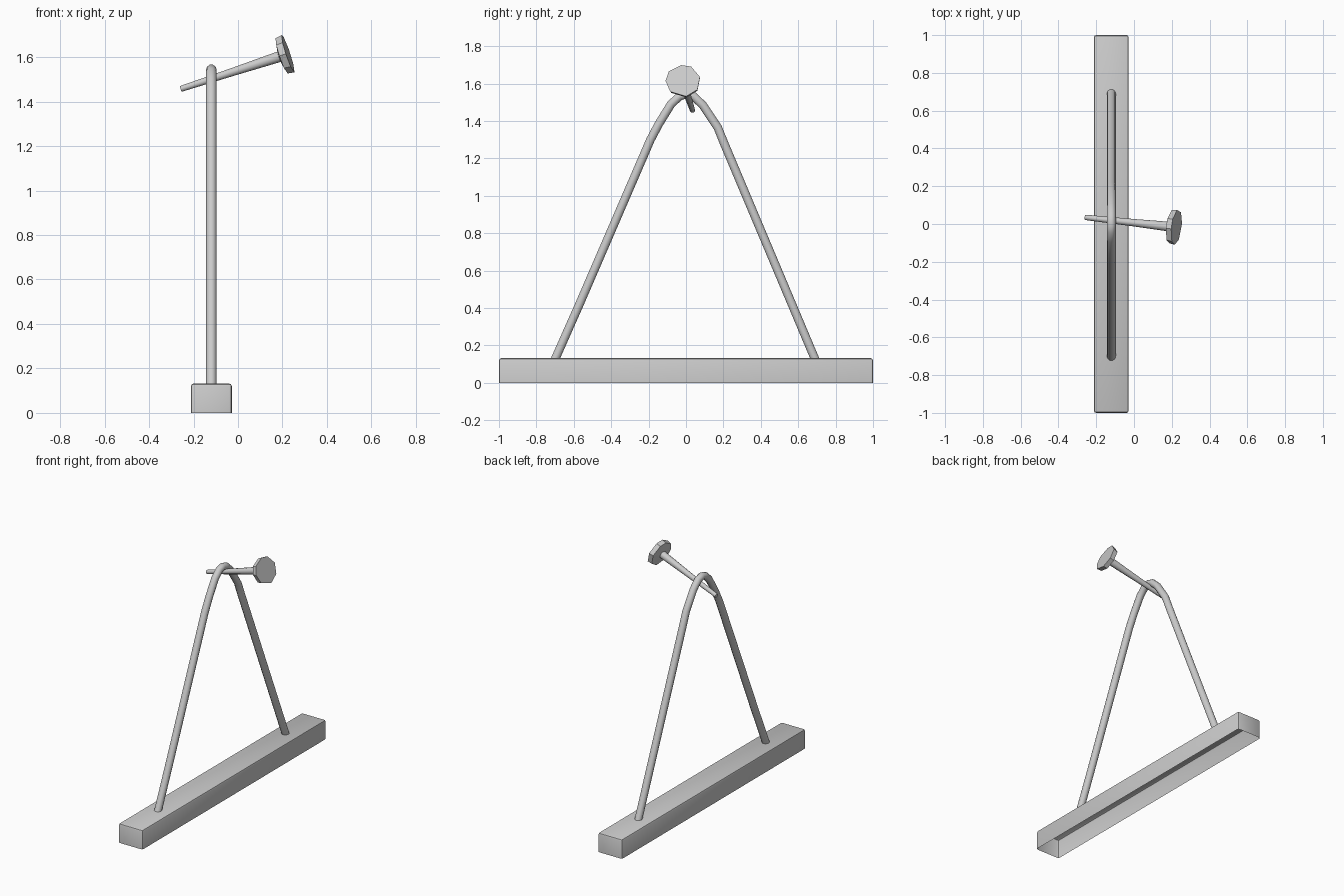
import bpy, bmesh, math
from mathutils import Vector

if "Cube" in bpy.data.objects:
    bpy.data.objects.remove(bpy.data.objects["Cube"])


def add_object(name, bm, smooth=None):
    bmesh.ops.recalc_face_normals(bm, faces=bm.faces)
    mesh = bpy.data.meshes.new(name)
    bm.to_mesh(mesh)
    bm.free()
    ob = bpy.data.objects.new(name, mesh)
    bpy.context.collection.objects.link(ob)
    if smooth:
        bpy.context.view_layer.objects.active = ob
        ob.select_set(True)
        bpy.ops.object.shade_smooth_by_angle(angle=math.radians(smooth))
        ob.select_set(False)
    return ob


def loft(bm, rings, caps=(True, True)):
    loops = [[bm.verts.new(p) for p in ring] for ring in rings]
    n = len(loops[0])
    for a, b in zip(loops, loops[1:]):
        for i in range(n):
            j = (i + 1) % n
            bm.faces.new((a[i], a[j], b[j], b[i]))
    if caps[0]:
        bm.faces.new(loops[0][::-1])
    if caps[1]:
        bm.faces.new(loops[-1])


# Base bar: chamfered box, open underneath
bm = bmesh.new()
bmesh.ops.create_cube(bm, size=1)
for v in bm.verts:
    v.co = Vector((v.co.x * 0.184 - 0.12, v.co.y * 2, (v.co.z + 0.5) * 0.132))
edges = [e for e in bm.edges if max(v.co.z for v in e.verts) > 0.1]
bmesh.ops.bevel(bm, geom=edges, offset=0.012, segments=2, profile=0.5, affect='EDGES')
bm.normal_update()
bottom = [f for f in bm.faces if all(v.co.z < 0.001 for v in f.verts)]
bmesh.ops.delete(bm, geom=bottom, context='FACES_ONLY')
add_object("base_bar", bm, 30)

# Arch: round tube swept along an upside-down V with a rounded top
path = [(-0.705, 0.115), (-0.57, 0.42), (-0.19, 1.30), (-0.145, 1.385),
        (-0.08, 1.49), (-0.035, 1.532), (0.0, 1.543), (0.04, 1.532),
        (0.09, 1.485), (0.17, 1.365), (0.20, 1.29), (0.695, 0.115)]
pts = [Vector((-0.12, y, z)) for y, z in path]
rings = []
for i, p in enumerate(pts):
    t = (pts[min(i + 1, len(pts) - 1)] - pts[max(i - 1, 0)]).normalized()
    side = Vector((1, 0, 0))
    out = t.cross(side)
    rings.append([p + 0.024 * (side * math.cos(a) + out * math.sin(a))
                  for a in (k * math.tau / 10 for k in range(10))])
bm = bmesh.new()
loft(bm, rings)
add_object("arch_tube", bm, 50)

# Pin: tapered rod laid through the top of the arch, local frame along its axis
tail = Vector((-0.257, 0.035, 1.457))
axis = Vector((0.473, -0.052, 0.155)).normalized()
u = Vector((0, 0, 1)).cross(axis).normalized()
w = axis.cross(u)


def ring(dist, polar):
    c = tail + axis * dist
    return [c + r * (u * math.cos(a) + w * math.sin(a)) for a, r in polar]


def circle(r, n=10):
    return [(k * math.tau / n, r) for k in range(n)]


bm = bmesh.new()
loft(bm, [ring(0, circle(0.014)), ring(0.25, circle(0.019)), ring(0.485, circle(0.026))])
add_object("pin_rod", bm, 50)

# Pin head: irregular hammered disc
outline = [(13, 0.095), (62, 0.091), (97, 0.089), (145, 0.093),
           (180, 0.092), (223, 0.089), (284, 0.09), (329, 0.095)]
polar = [(math.radians(a), r) for a, r in outline]
bm = bmesh.new()
loft(bm, [ring(0.470, [(a, r * 0.4) for a, r in polar]),
          ring(0.479, [(a, r * 0.95) for a, r in polar]),
          ring(0.510, polar)])
add_object("pin_head", bm)
